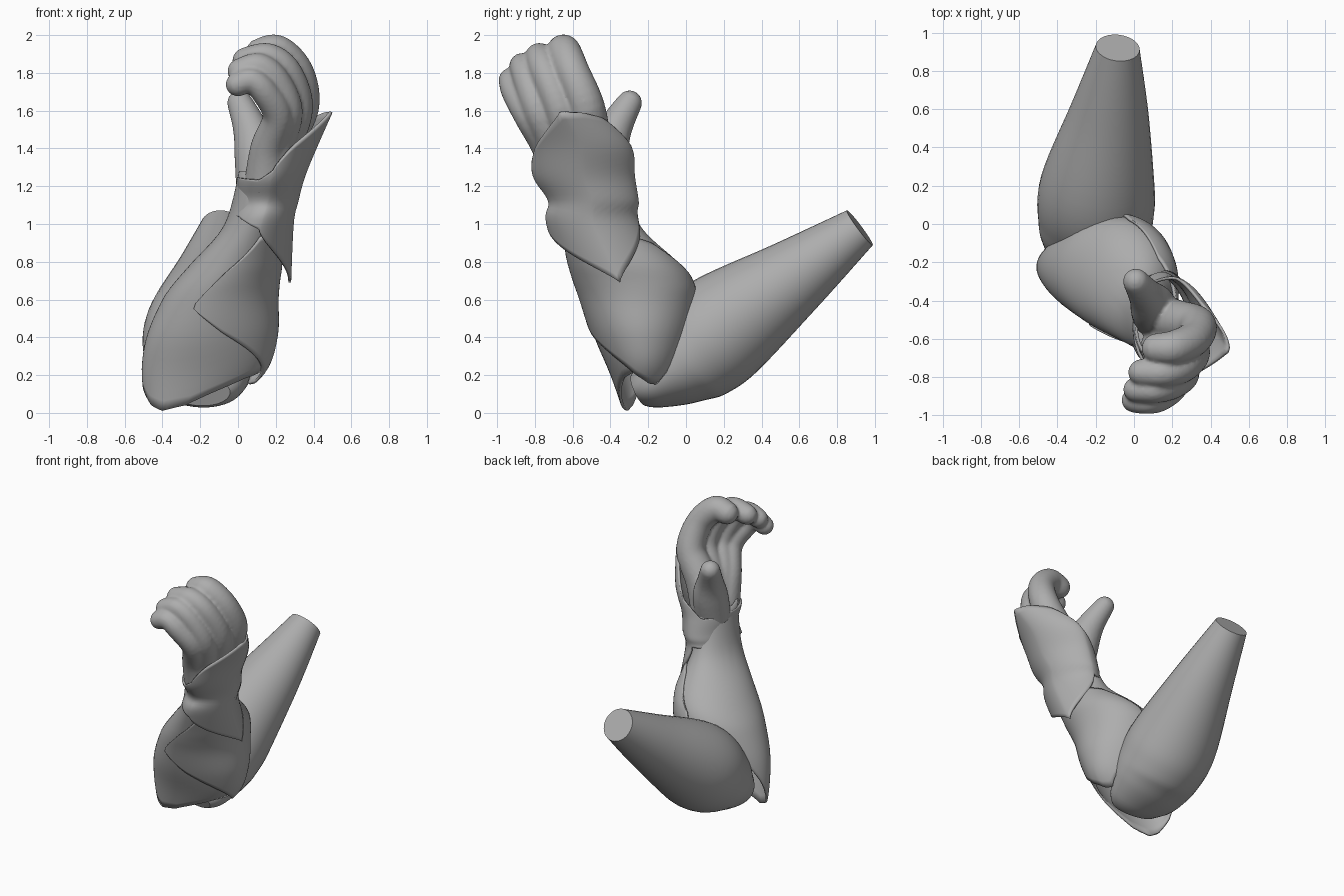
import bpy
import bmesh
from math import sin, cos, radians, pi
from mathutils import Vector

default_cube = bpy.data.objects.get("Cube")
if default_cube:
    bpy.data.objects.remove(default_cube, do_unlink=True)

# Single plain grey material
grey = bpy.data.materials.new("plain grey")
grey.use_nodes = True
colour = (0.42, 0.42, 0.42, 1)
grey.diffuse_color = colour
grey.node_tree.nodes["Principled BSDF"].inputs["Base Color"].default_value = colour


def add_rings(bm, rings, closed=True, caps=False):
    """Bridge a stack of point rings with quads."""
    rows = [[bm.verts.new(point) for point in ring] for ring in rings]
    count = len(rows[0])
    for lower, upper in zip(rows, rows[1:]):
        for j in range(count if closed else count - 1):
            k = (j + 1) % count
            bm.faces.new((lower[j], lower[k], upper[k], upper[j]))
    if caps:
        bm.faces.new(rows[0][::-1])
        bm.faces.new(rows[-1])


def make_object(name, bm, angle=40):
    mesh = bpy.data.meshes.new(name)
    bm.to_mesh(mesh)
    bm.free()
    mesh.materials.append(grey)
    obj = bpy.data.objects.new(name, mesh)
    bpy.context.collection.objects.link(obj)
    bpy.ops.object.select_all(action="DESELECT")
    obj.select_set(True)
    bpy.context.view_layer.objects.active = obj
    bpy.ops.object.shade_smooth_by_angle(angle=radians(angle))
    return obj


def spline(rows, steps=6):
    """Smooth curve through rows of values."""
    padded = [rows[0]] + rows + [rows[-1]]
    result = []
    for a, b, c, d in zip(padded, padded[1:], padded[2:], padded[3:]):
        for s in range(steps):
            t = s / steps
            result.append([q + t / 2 * (r - p + t * (2*p - 5*q + 4*r - e + t * (3*(q - r) + e - p)))
                           for p, q, r, e in zip(a, b, c, d)])
    return result + [list(rows[-1])]


def add_tube(bm, rows, reference, sides=24, rounded=True):
    """Sweep an ellipse along a path; the last two row values are its radii."""
    path = spline(rows)
    centres = [Vector(row[:3]) for row in path]
    rings = []

    def ring(centre, u, v, ru, rv):
        turns = [2 * pi * j / sides for j in range(sides)]
        rings.append([centre + u * cos(a) * ru + v * sin(a) * rv for a in turns])

    for i, centre in enumerate(centres):
        tangent = (centres[min(i + 1, len(path) - 1)] - centres[max(i - 1, 0)]).normalized()
        u = (reference - tangent * reference.dot(tangent)).normalized()
        v = tangent.cross(u)
        ru, rv = path[i][-2:]
        ring(centre, u, v, ru, rv)
    if rounded:
        for degrees in (25, 50, 70, 85):
            a = radians(degrees)
            ring(centre + tangent * min(ru, rv) * sin(a), u, v, ru * cos(a), rv * cos(a))
    add_rings(bm, rings, caps=True)


def lookup(table, key):
    """Linear interpolation; the first column is the key."""
    if key <= table[0][0]:
        return table[0][1:]
    for low, high in zip(table, table[1:]):
        if key <= high[0]:
            t = (key - low[0]) / (high[0] - low[0])
            return [p + (q - p) * t for p, q in zip(low[1:], high[1:])]
    return table[-1][1:]


def make_shell(name, sections, bottom, top, span=None, offset=0, ridge=1):
    """Armour skin on stacked ellipses, trimmed by edge heights given per angle."""
    sides, levels = 64, 24
    smooth_sections = spline(sections)
    start, end = span or (-180, 180)
    count = sides if span is None else sides + 1
    angles = [start + (end - start) * j / sides for j in range(count)]
    rings = []
    for i in range(levels + 1):
        ring = []
        for angle in angles:
            low, high = lookup(bottom, angle)[0], lookup(top, angle)[0]
            z = low + (high - low) * i / levels
            cx, cy, rx, ry = lookup(smooth_sections, z)
            c, s = cos(radians(angle)), sin(radians(angle))
            if c > 0:
                c, s = c ** ridge, abs(s) ** ridge * (1 if s > 0 else -1)
            ring.append((cx + (rx + offset) * c, cy + (ry + offset) * s, z))
        rings.append(ring)
    bm = bmesh.new()
    add_rings(bm, rings, closed=span is None)
    obj = make_object(name, bm, 45)
    solid = obj.modifiers.new("thickness", "SOLIDIFY")
    solid.thickness = 0.015
    solid.offset = -1


X_AXIS, Y_AXIS = Vector((1, 0, 0)), Vector((0, 1, 0))

# Upper arm, cut flat at the shoulder end
bm = bmesh.new()
add_tube(bm, [(-0.21, -0.25, 0.12, 0.17, 0.09),
              (-0.2, -0.18, 0.155, 0.235, 0.145),
              (-0.2, -0.08, 0.225, 0.28, 0.215),
              (-0.2, 0.02, 0.31, 0.3, 0.28),
              (-0.19, 0.2, 0.455, 0.3, 0.295),
              (-0.13, 0.57, 0.72, 0.21, 0.205),
              (-0.085, 0.92, 0.98, 0.115, 0.115)], X_AXIS, sides=40, rounded=False)
make_object("upper_arm", bm)

# Forearm sleeve, open and slanted at the elbow
forearm = [(0, -0.3, -0.24, 0.18, 0.09),
           (0.2, -0.195, -0.225, 0.315, 0.175),
           (0.4, -0.145, -0.235, 0.34, 0.25),
           (0.6, -0.1, -0.255, 0.3, 0.295),
           (0.7, -0.06, -0.28, 0.268, 0.305),
           (0.8, -0.01, -0.33, 0.23, 0.285),
           (1, 0.07, -0.46, 0.14, 0.21),
           (1.3, 0.12, -0.54, 0.11, 0.18)]
make_shell("forearm_sleeve", forearm,
           bottom=[(-180, 0.14), (-150, 0.04), (-125, 0.01), (-90, 0.04), (-40, 0.18), (0, 0.24),
                   (45, 0.36), (80, 0.58), (100, 0.67), (125, 0.55), (155, 0.32), (180, 0.14)],
           top=[(-180, 1.28), (180, 1.28)])

# Leaf shaped elbow guard on the outer side
make_shell("elbow_guard", forearm,
           bottom=[(-112, 0.55), (-80, 0.42), (-40, 0.29), (-12, 0.2), (10, 0.155), (25, 0.15),
                   (42, 0.23), (62, 0.37), (85, 0.66)],
           top=[(-112, 0.58), (-95, 0.75), (-65, 0.93), (0, 0.98), (60, 0.9), (85, 0.72)],
           span=(-112, 85), offset=0.015)

# Flared bracer with a ridge along the outer side
make_shell("bracer", [(0.65, 0.02, -0.33, 0.26, 0.3),
                      (1, 0.12, -0.49, 0.175, 0.25),
                      (1.12, 0.155, -0.49, 0.165, 0.24),
                      (1.25, 0.175, -0.54, 0.18, 0.27),
                      (1.42, 0.235, -0.56, 0.19, 0.27),
                      (1.6, 0.3, -0.65, 0.205, 0.22)],
           bottom=[(-180, 1.05), (-140, 1.04), (-90, 0.97), (0, 0.69), (90, 1.05), (180, 1.05)],
           top=[(-180, 1.25), (-110, 1.23), (-90, 1.28), (-65, 1.41), (-30, 1.53), (-10, 1.59),
                (30, 1.59), (60, 1.56), (90, 1.38), (120, 1.25), (180, 1.25)],
           ridge=1.25)

# Hand: curled fingers and thumb as x, y, z, radius, fused into one skin
digits = {
    "index": [(0.16, -0.5, 1.2, 0.12), (0.22, -0.51, 1.42, 0.115), (0.33, -0.53, 1.62, 0.1),
              (0.31, -0.6, 1.8, 0.092), (0.21, -0.645, 1.91, 0.09), (0.12, -0.65, 1.905, 0.08)],
    "middle": [(0.16, -0.57, 1.2, 0.12), (0.23, -0.61, 1.42, 0.11), (0.31, -0.67, 1.62, 0.088),
               (0.26, -0.745, 1.8, 0.08), (0.16, -0.775, 1.88, 0.077), (0.04, -0.775, 1.865, 0.07)],
    "ring": [(0.16, -0.62, 1.2, 0.12), (0.2, -0.69, 1.42, 0.105), (0.26, -0.78, 1.6, 0.083),
             (0.2, -0.84, 1.76, 0.075), (0.11, -0.865, 1.835, 0.07), (0.01, -0.865, 1.81, 0.066)],
    "little": [(0.15, -0.64, 1.2, 0.12), (0.16, -0.72, 1.4, 0.095), (0.21, -0.83, 1.57, 0.08),
               (0.14, -0.905, 1.7, 0.072), (0.07, -0.925, 1.76, 0.067), (0, -0.92, 1.74, 0.065)],
    "thumb": [(0.11, -0.48, 1.2, 0.12), (0.1, -0.43, 1.38, 0.12), (0.06, -0.37, 1.52, 0.09),
              (0.01, -0.3, 1.64, 0.068)],
}
bm = bmesh.new()
for digit, rows in digits.items():
    add_tube(bm, [(x, y, z, r, r) for x, y, z, r in rows], X_AXIS if digit == "thumb" else Y_AXIS)
hand = make_object("hand", bm, 60)
fuse = hand.modifiers.new("fuse", "REMESH")
fuse.mode = "VOXEL"
fuse.voxel_size = 0.012
fuse.use_smooth_shade = True
soften = hand.modifiers.new("soften", "SMOOTH")
soften.iterations = 2
